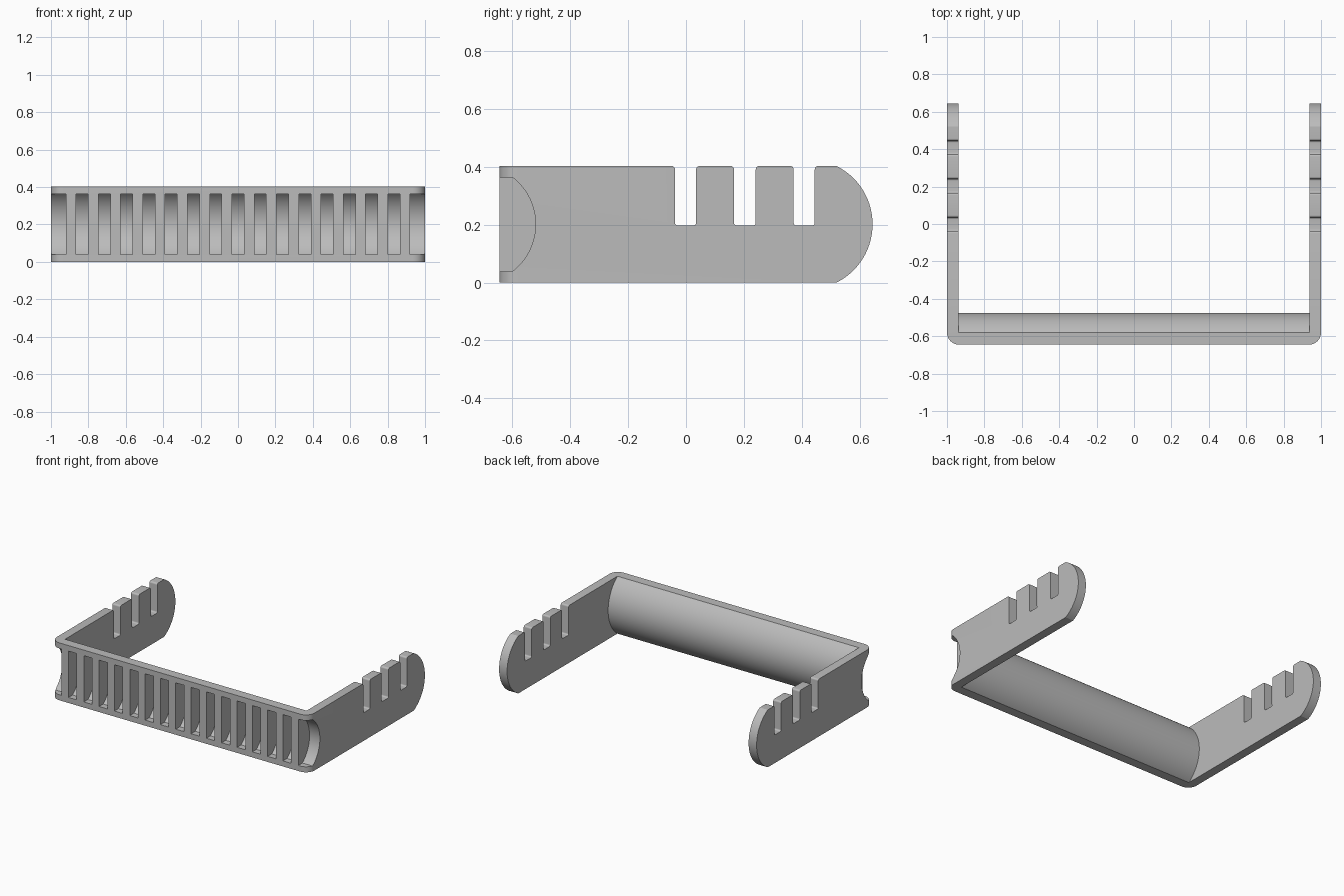
import bpy, bmesh, math
from mathutils import Vector

if "Cube" in bpy.data.objects:
    bpy.data.objects.remove(bpy.data.objects["Cube"])

H = 0.403          # bracket height
FRONT = -0.645     # front face
MID = H / 2


def arc(cy, cz, r, a0, a1, n=28):
    return [(cy + r * math.cos(a0 + (a1 - a0) * i / n),
             cz + r * math.sin(a0 + (a1 - a0) * i / n)) for i in range(n + 1)]


def rounded(points, n=6):
    """Outline from (u, v, radius) corners; radius 0 keeps the corner sharp."""
    out = []
    for i, (u, v, r) in enumerate(points):
        p = Vector((u, v))
        if r == 0:
            out.append((u, v))
            continue
        a = (Vector(points[i - 1][:2]) - p).normalized()
        b = (Vector(points[(i + 1) % len(points)][:2]) - p).normalized()
        c = p + (a + b) * r          # right-angled corners only
        for k in range(n + 1):
            t = k / n * math.pi / 2
            q = c - b * r * math.cos(t) - a * r * math.sin(t)
            out.append((q.x, q.y))
    return out


def prism(bm, outline, lo, hi, axis):
    """Extrude a YZ outline along x, or an XY outline along z."""
    place = (lambda p, d: (d, p[0], p[1])) if axis == 'x' else (lambda p, d: (p[0], p[1], d))
    a = [bm.verts.new(place(p, lo)) for p in outline]
    b = [bm.verts.new(place(p, hi)) for p in outline]
    bm.faces.new(a[::-1])
    bm.faces.new(b)
    for i in range(len(a)):
        j = (i + 1) % len(a)
        bm.faces.new((a[i], a[j], b[j], b[i]))


def make(name, prisms):
    bm = bmesh.new()
    for args in prisms:
        prism(bm, *args)
    bmesh.ops.recalc_face_normals(bm, faces=bm.faces)
    me = bpy.data.meshes.new(name)
    bm.to_mesh(me)
    bm.free()
    ob = bpy.data.objects.new(name, me)
    bpy.context.collection.objects.link(ob)
    return ob


def boolean(target, cutter, operation):
    bpy.context.view_layer.objects.active = target
    m = target.modifiers.new("cut", 'BOOLEAN')
    m.operation, m.object, m.solver = operation, cutter, 'EXACT'
    bpy.ops.object.modifier_apply(modifier=m.name)
    bpy.data.objects.remove(cutter)


# Plan block with rounded front corners
bracket = make("bracket", [(rounded([(-1, FRONT, .065), (1, FRONT, .065),
                                     (1, .8, 0), (-1, .8, 0)], 10), -.1, .5, 'z')])

# Side silhouette: curved arm ends and three notches along the top
R = 0.225
half = math.asin(MID / R)
side = [(-.8, 0, 0)]
side += [(y, z, 0) for y, z in arc(0.645 - R, MID, R, -half, half)]
for y0, y1 in ((.372, .445), (.166, .241), (-.038, .035)):
    side += [(y1, H, .012), (y1, .197, .01), (y0, .197, .01), (y0, H, .012)]
side += [(-.8, H, 0)]
silhouette = make("silhouette", [(rounded(side), -1.2, 1.2, 'x')])
boolean(bracket, silhouette, 'INTERSECT')

# Open space between the arms, leaving a bulged back on the bar
CY = -0.725
RB = 0.249
a = math.asin((MID + .012) / RB)
bulge = arc(CY, MID, RB, -a, a, 40)
space = [(1, bulge[0][1])] + [(1, bulge[-1][1])] + bulge[::-1]
gap = make("gap", [(space, -.938, .938, 'x')])
boolean(bracket, gap, 'DIFFERENCE')

# Front grille slots with curved floors, plus open corner recesses
RS = 0.205
a = math.asin(.1625 / RS)
slot = [(-.8, .04)] + arc(CY, MID, RS, -a, a) + [(-.8, .365)]
slot = [(y, z + (.0 if i else 0)) for i, (y, z) in enumerate(slot)]
slot[0] = (-.8, slot[1][1])
slot[-1] = (-.8, slot[-2][1])
cuts = [(slot, i * .119 - .032, i * .119 + .032, 'x') for i in range(-7, 8)]
cuts += [(slot, -1.1, -.92, 'x'), (slot, .92, 1.1, 'x')]
boolean(bracket, make("slots", cuts), 'DIFFERENCE')

# Finish
grey = bpy.data.materials.new("grey")
grey.diffuse_color = (0.5, 0.5, 0.5, 1)
grey.use_nodes = True
grey.node_tree.nodes["Principled BSDF"].inputs["Base Color"].default_value = grey.diffuse_color
bracket.data.materials.clear()
bracket.data.materials.append(grey)
for p in bracket.data.polygons:
    p.material_index = 0
bpy.context.view_layer.objects.active = bracket
bracket.select_set(True)
bpy.ops.object.shade_smooth_by_angle(angle=math.radians(20))
